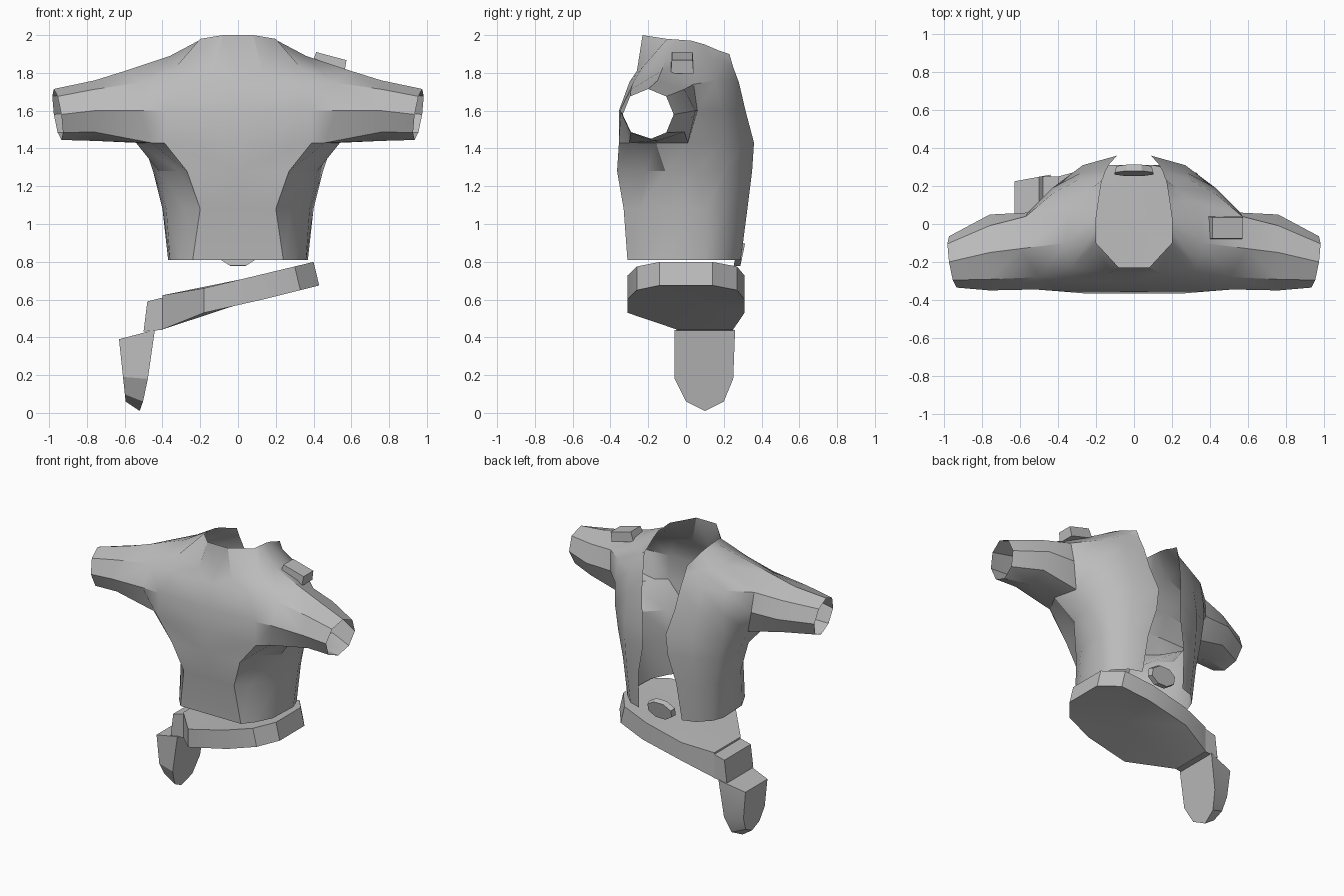
import bpy, bmesh, math
from mathutils import Matrix, Vector

if "Cube" in bpy.data.objects:
    bpy.data.objects.remove(bpy.data.objects["Cube"])

grey = bpy.data.materials.new("plain grey")
grey.use_nodes = True
grey.diffuse_color = (0.5, 0.5, 0.5, 1)
grey.node_tree.nodes["Principled BSDF"].inputs["Base Color"].default_value = grey.diffuse_color


def finish(name, bm, angle=30):
    """Turn a bmesh into a named, shaded object."""
    bmesh.ops.recalc_face_normals(bm, faces=bm.faces)
    mesh = bpy.data.meshes.new(name)
    bm.to_mesh(mesh)
    bm.free()
    mesh.materials.append(grey)
    obj = bpy.data.objects.new(name, mesh)
    bpy.context.collection.objects.link(obj)
    bpy.ops.object.select_all(action="DESELECT")
    obj.select_set(True)
    bpy.context.view_layer.objects.active = obj
    bpy.ops.object.shade_smooth_by_angle(angle=math.radians(angle))
    return obj


def bridge(bm, ring_a, ring_b, closed=True):
    """Join two equally long rows of vertices with quads."""
    count = len(ring_a)
    for i in range(count if closed else count - 1):
        j = (i + 1) % count
        bm.faces.new((ring_a[i], ring_a[j], ring_b[j], ring_b[i]))


def fan(bm, ring, centre):
    hub = bm.verts.new(centre)
    for i, v in enumerate(ring):
        bm.faces.new((v, ring[(i + 1) % len(ring)], hub))


# Half sections of the body, from the front panel edge round to the back opening
body_rows = {
    .81: [(.24, -.31), (.3, -.24), (.36, -.12), (.37, .1), (.34, .18), (.26, .26), (.17, .29)],
    1.08: [(.2, -.33), (.28, -.25), (.38, -.08), (.4, .11), (.36, .2), (.27, .29), (.15, .325)],
    1.28: [(.27, -.365), (.31, -.21), (.42, -.11), (.45, .05), (.4, .2), (.27, .31), (.1, .35)],
    1.43: [(.39, -.355), (.46, -.3), (.54, -.16), (.5, .01), (.43, .19), (.27, .31), (.09, .36)],
    1.6: [(.38, -.355), (.52, -.345), (.56, -.14), (.56, .06), (.43, .19), (.28, .27), (.13, .315)],
}
shoulder_rows = [
    [(.3, -.3, 1.75), (.5, -.28, 1.75), (.6, -.13, 1.81), (.57, .04, 1.74),
     (.43, .16, 1.76), (.28, .24, 1.76), (.15, .28, 1.75)],
    [(.13, -.26, 1.81), (.33, -.23, 1.83), (.36, -.1, 1.89), (.35, .04, 1.88),
     (.28, .13, 1.87), (.22, .19, 1.87), (.16, .25, 1.83)],
    [(.08, -.23, 2), (.2, -.1, 1.98), (.2, -.03, 1.975), (.2, .03, 1.97),
     (.19, .1, 1.95), (.18, .17, 1.92), (.17, .23, 1.9)],
]
sections = [[(x, y, z) for x, y in row] for z, row in body_rows.items()] + shoulder_rows

# Jacket half: body shell with an armhole, and a hollow sleeve
bm = bmesh.new()
grid = [[bm.verts.new(p) for p in [(0, *row[0][1:])] + row] for row in sections]
for lower, upper in zip(grid, grid[1:]):
    bridge(bm, lower, upper, closed=False)
low, mid, top = grid[3:6]
armhole = [low[2], low[3], low[4], mid[4], top[4], top[3], top[2], mid[2]]
bmesh.ops.delete(bm, geom=[mid[3]], context="VERTS")


def sleeve_ring(x, cy, cz, ry, rz, lean):
    ring = []
    for k in range(8):
        a = math.radians(225 + 45 * k)
        c, s = math.cos(a), math.sin(a)
        ring.append(bm.verts.new((x + lean * (c + s), cy + ry * c, cz + rz * s)))
    return ring


elbow = sleeve_ring(.76, -.15, 1.6, .2, .16, 0)
cuff = sleeve_ring(.955, -.2, 1.58, .135, .135, .02)
bridge(bm, armhole, elbow)
bridge(bm, elbow, cuff)

# Mirror the half across x = 0
copy = bmesh.ops.duplicate(bm, geom=bm.verts[:] + bm.edges[:] + bm.faces[:])["geom"]
for v in copy:
    if isinstance(v, bmesh.types.BMVert):
        v.co.x *= -1
bmesh.ops.remove_doubles(bm, verts=bm.verts, dist=.001)
finish("jacket", bm, 32)

# Tilted belt: a plan outline with sloping rims and closed top and bottom
outline = [(.4, .14), (.4, -.14), (.3, -.26), (.1, -.31), (-.18, -.31), (-.4, -.05),
           (-.4, .25), (-.18, .31), (.1, .31), (.3, .27)]


def rim(height, slope, dip, shift):
    def level(x):
        d = x + .18
        return height + d * (slope if d > 0 else dip)
    return [(x + shift * (x > 0), y, level(x)) for x, y in outline]


bm = bmesh.new()
upper = [bm.verts.new(p) for p in rim(.66, .24, .17, 0)]
lower = [bm.verts.new(p) for p in rim(.53, .25, .4, .03)]
bridge(bm, upper, lower)
fan(bm, upper, (.08, 0, .72))
fan(bm, lower, (.08, 0, .6))
finish("belt", bm)


# Hanger block that joins the belt to the pouch
def prism(name, profile, y_front, y_back):
    bm = bmesh.new()
    ends = [[bm.verts.new((x, y, z)) for x, z in profile] for y in (y_front, y_back)]
    bridge(bm, *ends)
    for end in ends:
        bm.faces.new(end)
    return finish(name, bm)


prism("pouch_hanger", [(-.48, .59), (-.4, .61), (-.4, .44), (-.5, .43)], -.05, .25)

# Hanging pouch: a pointed inner face and a narrower outer face
bm = bmesh.new()
pouch = [(-.06, .44), (-.06, .18), (0, .06), (.1, .01), (.2, .06), (.25, .18), (.26, .44)]
inner, outer = [], []
for y, z in pouch:
    inner.append(bm.verts.new((-.53 + .09 * (z / .44) ** .6, y, z)))
    t = (z - .01) / .43
    outer.append(bm.verts.new((-.595 - .035 * t, .1 + (y - .1) * .78, .06 + .33 * t)))
bridge(bm, inner, outer)
bm.faces.new(inner)
bm.faces.new(outer)
finish("hanging_pouch", bm, 25)

# Eight-sided disc at the lower back
bm = bmesh.new()
bmesh.ops.create_cone(bm, cap_ends=True, segments=8, radius1=.11, radius2=.1, depth=.035,
                      matrix=Matrix.Translation((0, .283, .84))
                      @ Matrix.Rotation(math.radians(-102), 4, "X")
                      @ Matrix.Diagonal((1, .65, 1, 1))
                      @ Matrix.Rotation(math.radians(22.5), 4, "Z"))
finish("back_disc", bm)

# Small tapered box on the left shoulder
bm = bmesh.new()
bmesh.ops.create_cube(bm, size=1)
for v in bm.verts:
    taper = .92 if v.co.z > 0 else 1
    v.co = Vector((v.co.x * .18 * taper, v.co.y * .12 * taper, v.co.z * .07))
bm.transform(Matrix.Translation((.485, -.02, 1.855))
             @ Matrix.Rotation(math.radians(15), 4, "Y"))
finish("shoulder_box", bm)
